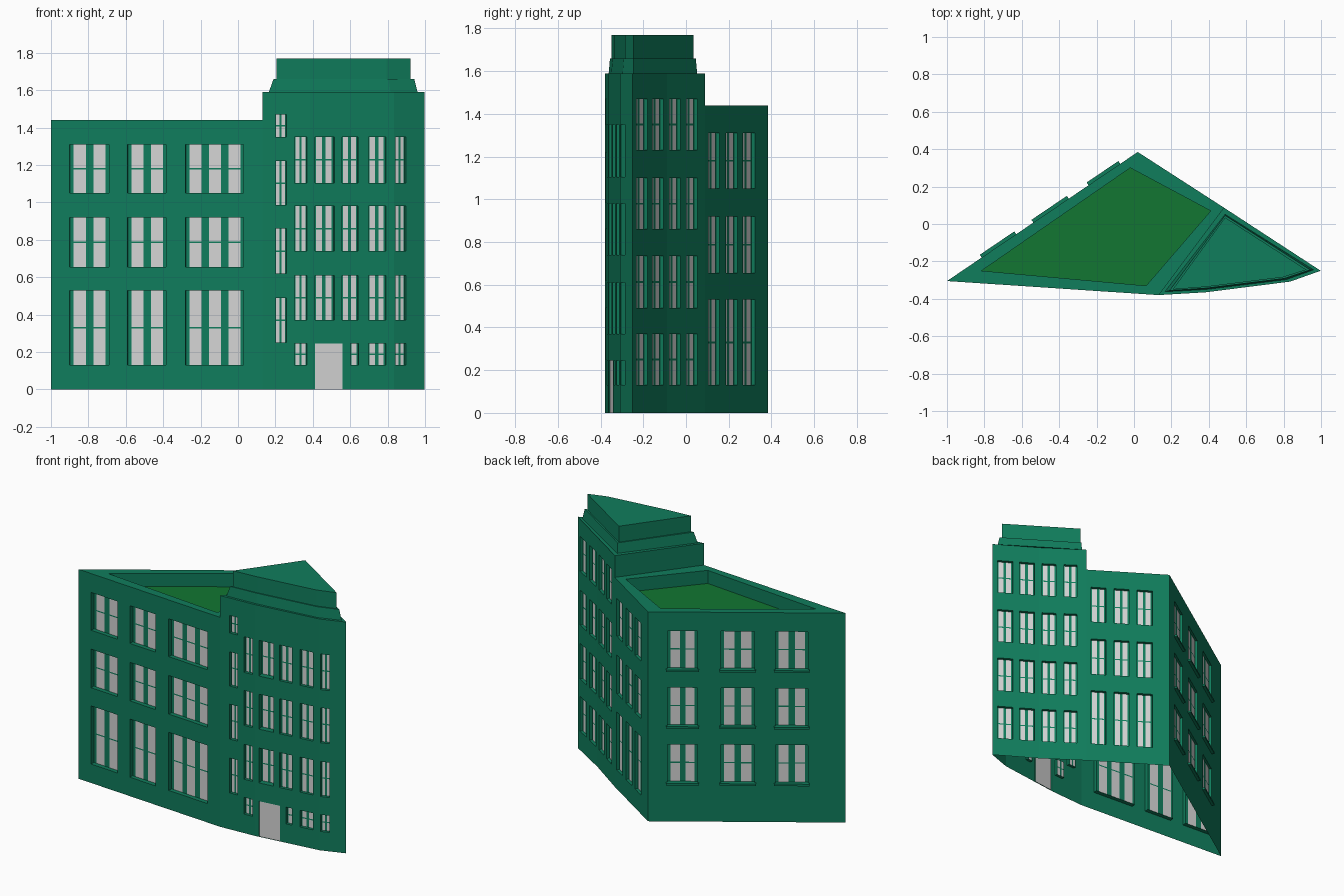
import bpy, bmesh
from mathutils import Vector

if "Cube" in bpy.data.objects:
    bpy.data.objects.remove(bpy.data.objects["Cube"], do_unlink=True)


def material(name, rgb):
    m = bpy.data.materials.new(name)
    m.use_nodes = True
    m.diffuse_color = (*rgb, 1)
    m.node_tree.nodes["Principled BSDF"].inputs["Base Color"].default_value = (*rgb, 1)
    return m


GREEN = material("wall green", (0.005, 0.205, 0.107))
PANE = material("pane grey", (0.66, 0.66, 0.66))
DECK = material("roof deck green", (0.006, 0.18, 0.032))


def finish(bm, name, mats):
    bmesh.ops.remove_doubles(bm, verts=bm.verts, dist=0.0001)
    mesh = bpy.data.meshes.new(name)
    bm.to_mesh(mesh)
    bm.free()
    for m in mats:
        mesh.materials.append(m)
    ob = bpy.data.objects.new(name, mesh)
    bpy.context.collection.objects.link(ob)
    return ob


def face(bm, pts, mat=0):
    f = bm.faces.new([bm.verts.new(p) for p in pts])
    f.material_index = mat


def at(poly, z):
    return [Vector((x, y, z)) for x, y in poly]


def band(bm, low, high):
    """Side faces between two rings of equal length."""
    n = len(low)
    for i in range(n):
        j = (i + 1) % n
        face(bm, [low[i], low[j], high[j], high[i]])


def wall(name, p, q, top, axis, openings, sills=False):
    """Thin wall from p to q with recessed windows.
    Opening: (start, end, bottom, top, panes, depth), start and end along axis."""
    bm = bmesh.new()
    p, q = Vector((*p, 0)), Vector((*q, 0))
    run = q - p
    inward = Vector((-run.y, run.x, 0)).normalized()

    def pos(t, z, d=0.0):
        return p + run * t + inward * d + Vector((0, 0, z))

    def quad(t0, t1, z0, z1, d=0.0, mat=0):
        face(bm, [pos(t0, z0, d), pos(t1, z0, d), pos(t1, z1, d), pos(t0, z1, d)], mat)

    holes = []
    for a, b, z0, z1, n, d in openings:
        t0, t1 = sorted(((a - p[axis]) / run[axis], (b - p[axis]) / run[axis]))
        holes.append((t0, t1, z0, z1, n, d))

    # Wall surface around the openings
    ts = sorted({0.0, 1.0, *(h[0] for h in holes), *(h[1] for h in holes)})
    zs = sorted({0.0, top, *(h[2] for h in holes), *(h[3] for h in holes)})
    for t0, t1 in zip(ts, ts[1:]):
        for z0, z1 in zip(zs, zs[1:]):
            t, z = (t0 + t1) / 2, (z0 + z1) / 2
            if not any(h[0] < t < h[1] and h[2] < z < h[3] for h in holes):
                quad(t0, t1, z0, z1)

    for t0, t1, z0, z1, n, d in holes:
        # Reveals
        ring = [(t0, z0), (t1, z0), (t1, z1), (t0, z1)]
        for (ta, za), (tb, zb) in zip(ring, ring[1:] + ring[:1]):
            face(bm, [pos(ta, za), pos(tb, zb), pos(tb, zb, d), pos(ta, za, d)])
        # Door leaf
        if n == 0:
            quad(t0, t1, z0, z1, d, 1)
            continue
        # Frame, mullions and panes, split by a thin crossbar
        w = (t1 - t0) / (1.6 * n)
        edges = [t0]
        for i in range(n):
            s = t0 + w * (0.3 + 1.6 * i)
            edges += [s, s + w]
        edges.append(t1)
        mid, half = (z0 + z1) / 2, 0.004
        for i, (ta, tb) in enumerate(zip(edges, edges[1:])):
            quad(ta, tb, z0, mid - half, d, i % 2)
            quad(ta, tb, mid - half, mid + half, d)
            quad(ta, tb, mid + half, z1, d, i % 2)
        # Sill
        if sills:
            e, o, h = 0.008, -0.018, 0.014
            low = [pos(t0 - e, z0 - h, o), pos(t1 + e, z0 - h, o),
                   pos(t1 + e, z0 - h), pos(t0 - e, z0 - h)]
            high = [v + Vector((0, 0, h)) for v in low]
            band(bm, low, high)
            face(bm, high)
            face(bm, low[::-1])
    return finish(bm, name, [GREEN, PANE])


def grid(spans, rows, panes=2, depth=0.02):
    return [(a, b, z0, z1, panes, depth) for a, b in spans for z0, z1 in rows]


# Footprint corners, counterclockwise
A, B, C, D = (-1, -0.305), (0.13, -0.38), (0.385, -0.365), (0.835, -0.308)
E, F, G, H = (0.998, -0.25), (0.735, -0.09), (0.48, 0.088), (0.02, 0.385)
WING, TOWER = 1.44, 1.59

wing_rows = [(1.05, 1.31), (0.655, 0.92), (0.13, 0.53)]
rear_rows = [(1.05, 1.31), (0.66, 0.92), (0.27, 0.53)]
front_rows = [(1.105, 1.35), (0.74, 0.98), (0.37, 0.61)]
low_row = [(0.13, 0.245)]
stair_rows = [(1.35, 1.47), (0.985, 1.22), (0.62, 0.86), (0.25, 0.49)]
side_rows = [(1.23, 1.47), (0.86, 1.10), (0.49, 0.735), (0.13, 0.37)]

# Wing walls
wall("wing_front_wall", A, B, WING, 0,
     grid([(-0.9, -0.69), (-0.59, -0.385)], wing_rows, 2, 0.03)
     + grid([(-0.28, 0.03)], wing_rows, 3, 0.03))
wall("wing_side_wall", G, H, WING, 1,
     grid([(0.105, 0.158), (0.187, 0.241), (0.268, 0.324)], wing_rows))
wall("wing_rear_wall", H, A, WING, 0,
     grid([(-0.235, -0.082), (-0.53, -0.357), (-0.806, -0.638)], rear_rows, 2, 0.015), True)

# Tower walls
wall("tower_stair_wall", B, C, TOWER, 0,
     grid([(0.2, 0.258)], stair_rows) + grid([(0.303, 0.368)], front_rows + low_row))
wall("tower_entrance_wall", C, D, TOWER, 0,
     grid([(0.412, 0.515)], front_rows, 2, 0.04)
     + grid([(0.557, 0.642), (0.698, 0.79)], front_rows)
     + grid([(0.698, 0.79)], low_row)
     + grid([(0.602, 0.645)], low_row, 1)
     + [(0.412, 0.56, 0, 0.245, 0, 0.006)])
wall("tower_corner_wall", D, E, TOWER, 0, grid([(0.843, 0.897)], front_rows + low_row))
wall("tower_side_wall_near", E, F, TOWER, 1,
     grid([(-0.232, -0.18), (-0.157, -0.105)], side_rows))
wall("tower_side_wall_far", F, G, TOWER, 1,
     grid([(-0.078, -0.026), (0.003, 0.053)], side_rows))

# Wing parapet and sunken deck
bm = bmesh.new()
outer = [A, B, G, H]
inner = [(-0.815, -0.25), (0.065, -0.33), (0.41, 0.07), (-0.02, 0.30)]
band(bm, at(outer, WING), at(inner, WING))
band(bm, at(inner, WING), at(inner, 1.35))
finish(bm, "wing_parapet", [GREEN])
bm = bmesh.new()
face(bm, at(inner, 1.35))
finish(bm, "wing_roof_deck", [DECK])

# Tower top: wall above the wing, ledge, sloped course and attic block
bm = bmesh.new()
face(bm, [*at([G, B], WING), *at([B, G], TOWER)])
ledge = [B, C, D, E, G]
base = [(0.165, -0.362), (0.385, -0.35), (0.815, -0.297), (0.96, -0.245), (0.487, 0.052)]
course = [(0.19, -0.356), (0.385, -0.343), (0.805, -0.291), (0.942, -0.245), (0.487, 0.046)]
attic = [(0.207, -0.35), (0.385, -0.336), (0.795, -0.285), (0.922, -0.245), (0.487, 0.035)]
band(bm, at(ledge, TOWER), at(base, TOWER))
band(bm, at(base, TOWER), at(course, 1.66))
band(bm, at(course, 1.66), at(attic, 1.66))
band(bm, at(attic, 1.66), at(attic, 1.77))
face(bm, at(attic, 1.77))
finish(bm, "tower_top", [GREEN])
